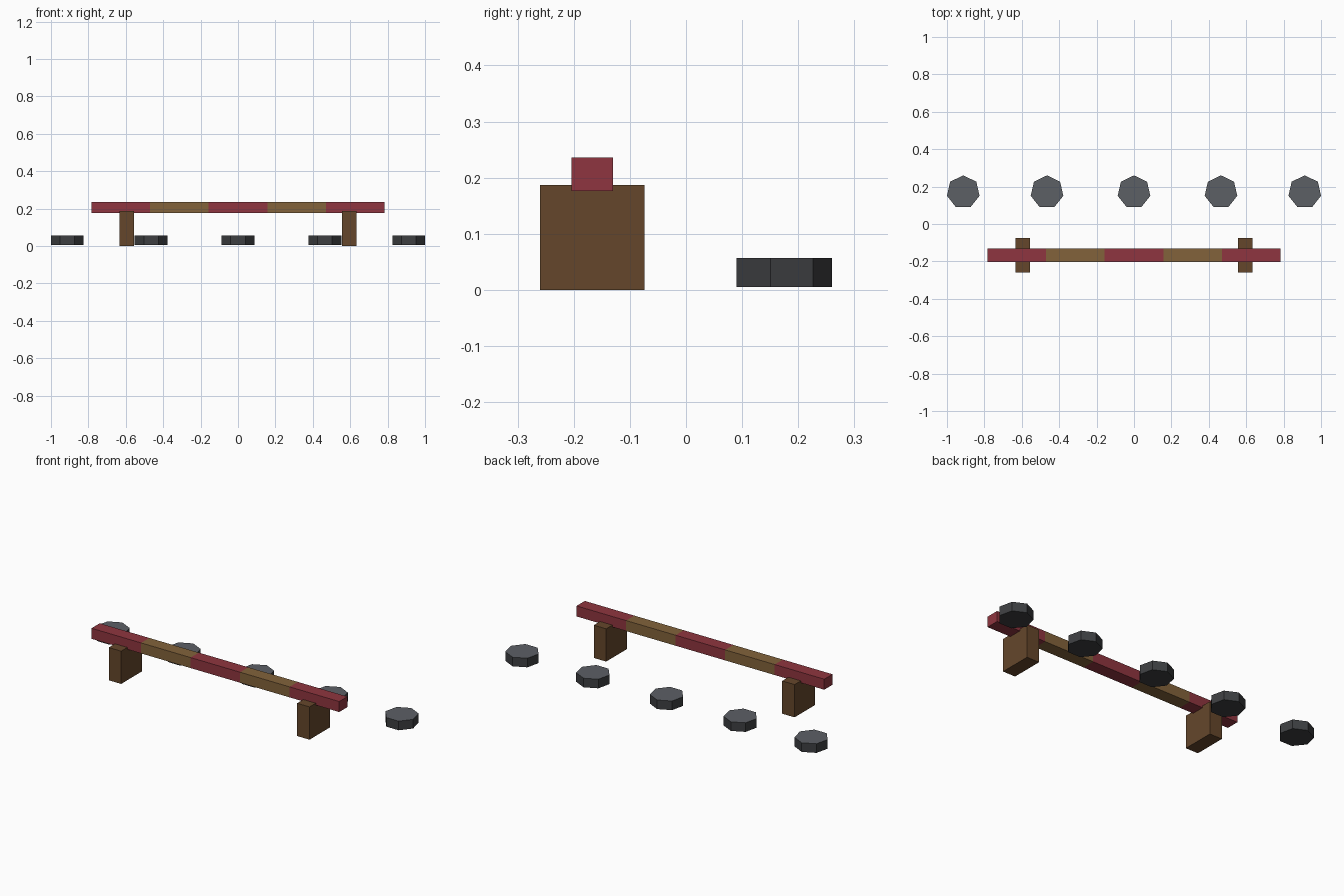
import bpy, bmesh, math

if "Cube" in bpy.data.objects:
    bpy.data.objects.remove(bpy.data.objects["Cube"])


def make_mat(name, rgb):
    m = bpy.data.materials.new(name)
    m.diffuse_color = (*rgb, 1)
    m.use_nodes = True
    m.node_tree.nodes["Principled BSDF"].inputs["Base Color"].default_value = m.diffuse_color
    return m


RED = make_mat("red_paint", (0.275, 0.036, 0.05))
TAN = make_mat("tan_wood", (0.225, 0.124, 0.043))
BROWN = make_mat("brown_wood", (0.13, 0.062, 0.024))
STONE_TOP = make_mat("stone_top", (0.107, 0.116, 0.13))
STONE_SIDE = make_mat("stone_side", (0.047, 0.049, 0.053))


def finish(name, bm, mats, loc):
    mesh = bpy.data.meshes.new(name)
    bm.to_mesh(mesh)
    bm.free()
    for m in mats:
        mesh.materials.append(m)
    obj = bpy.data.objects.new(name, mesh)
    obj.location = loc
    bpy.context.collection.objects.link(obj)
    return obj


def box(size):
    bm = bmesh.new()
    bmesh.ops.create_cube(bm, size=1)
    bmesh.ops.scale(bm, vec=size, verts=bm.verts)
    return bm


Y_BEAM = -0.167

# Balance beam: one bar cut into five alternating colour bands
LENGTH, BANDS = 1.564, 5
bm = box((LENGTH, 0.074, 0.06))
for i in range(1, BANDS):
    x = -LENGTH / 2 + LENGTH * i / BANDS
    bmesh.ops.bisect_plane(bm, geom=bm.verts[:] + bm.edges[:] + bm.faces[:],
                           plane_co=(x, 0, 0), plane_no=(1, 0, 0))
for f in bm.faces:
    x = f.calc_center_median().x
    band = min(BANDS - 1, int((x / LENGTH + 0.5) * BANDS))
    f.material_index = band % 2
finish("balance_beam", bm, [RED, TAN], (0, Y_BEAM, 0.206))

# Two support blocks
for side, sx in (("left", -1), ("right", 1)):
    finish(f"{side}_support", box((0.078, 0.186, 0.187)), [BROWN],
           (sx * 0.595, Y_BEAM, 0.0935))

# Row of seven-sided stepping stones
RADIUS, HEIGHT = 0.0894, 0.052
for n, x in enumerate((-0.913, -0.465, 0, 0.465, 0.913), 1):
    bm = bmesh.new()
    ring = [bm.verts.new((RADIUS * math.cos(a), RADIUS * math.sin(a), -HEIGHT / 2))
            for a in (math.pi / 2 + math.tau * k / 7 for k in range(7))]
    base = bm.faces.new(ring)
    ext = bmesh.ops.extrude_face_region(bm, geom=[base], use_keep_orig=True)
    top = [g for g in ext["geom"] if isinstance(g, bmesh.types.BMVert)]
    bmesh.ops.translate(bm, vec=(0, 0, HEIGHT), verts=top)
    bmesh.ops.recalc_face_normals(bm, faces=bm.faces)
    for f in bm.faces:
        f.material_index = 0 if f.normal.z > 0.5 else 1
    finish(f"stepping_stone_{n}", bm, [STONE_TOP, STONE_SIDE], (x, 0.1705, 0.031))
